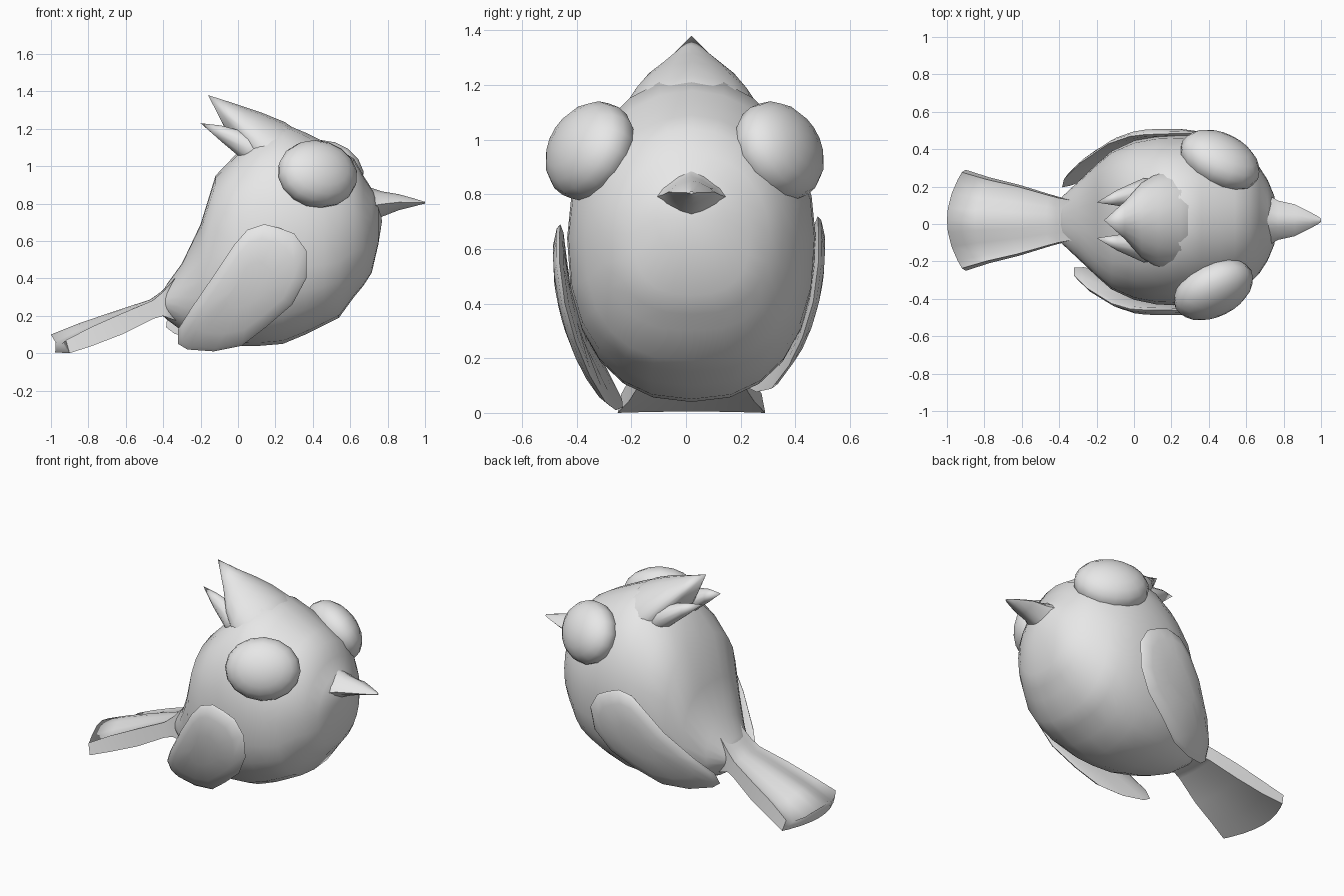
import bpy, bmesh, math
from mathutils import Vector, Matrix

if "Cube" in bpy.data.objects:
    bpy.data.objects.remove(bpy.data.objects["Cube"])

YC = 0.02  # centre line of the body

grey = bpy.data.materials.new("light_grey")
grey.diffuse_color = (0.8, 0.8, 0.8, 1)
grey.use_nodes = True
grey.node_tree.nodes["Principled BSDF"].inputs["Base Color"].default_value = grey.diffuse_color


def finish(name, bm, angle=50):
    bmesh.ops.remove_doubles(bm, verts=bm.verts, dist=1e-4)
    bmesh.ops.recalc_face_normals(bm, faces=bm.faces)
    me = bpy.data.meshes.new(name)
    bm.to_mesh(me)
    bm.free()
    ob = bpy.data.objects.new(name, me)
    me.materials.append(grey)
    bpy.context.collection.objects.link(ob)
    bpy.ops.object.select_all(action='DESELECT')
    ob.select_set(True)
    bpy.context.view_layer.objects.active = ob
    bpy.ops.object.shade_smooth_by_angle(angle=math.radians(angle))
    return ob


def loft(name, rings, angle=50):
    """Skin a list of equal-length point rings and cap both ends."""
    bm = bmesh.new()
    vs = [[bm.verts.new(p) for p in r] for r in rings]
    n = len(rings[0])
    for a, b in zip(vs, vs[1:]):
        for i in range(n):
            j = (i + 1) % n
            bm.faces.new((a[i], a[j], b[j], b[i]))
    bm.faces.new(vs[0])
    bm.faces.new(vs[-1])
    return finish(name, bm, angle)


def oval(x, z0, z1, hw, n=20, power=1.0, yc=YC, low=None):
    """Upright oval ring; power above 1 pinches it, below 1 makes it boxier."""
    pts = []
    for i in range(n):
        a = 2 * math.pi * i / n
        c, s = math.cos(a), math.sin(a)
        p = low if low and s < 0 else power
        c = math.copysign(abs(c) ** p, c)
        s = math.copysign(abs(s) ** p, s)
        pts.append((x, yc + hw * c, (z0 + z1) / 2 + (z1 - z0) / 2 * s))
    return pts


# Body and head: x, bottom, top, half width, boxiness of top and bottom
loft("body", [oval(*s[:4], 24, s[4], low=s[5]) for s in [
    (-0.42, .215, .295, .08, 1, 1), (-0.38, .18, .37, .13, 1, 1),
    (-0.30, .12, .48, .205, .9, .95), (-0.20, .08, .69, .30, .8, .9),
    (-0.12, .06, .95, .37, .75, .87), (0.0, .04, 1.075, .425, .82, .87),
    (0.12, .04, 1.19, .45, .95, .86), (0.24, .05, 1.23, .455, 1, .85),
    (0.36, .10, 1.18, .45, 1, .82), (0.46, .15, 1.13, .425, 1, .8),
    (0.54, .19, 1.09, .39, 1, .8), (0.62, .30, 1.04, .335, 1, .8),
    (0.67, .36, .95, .285, 1, .8), (0.715, .43, .88, .215, 1, .8),
    (0.75, .58, .83, .13, 1, .9), (0.77, .705, .7051, .00005, 1, 1)]], 60)

# Pointed crest growing smoothly out of the head and sweeping back
loft("crest", [oval(*s, 20, p) for s, p in [
    ((0.42, .60, 1.12, .25), 1.0), ((0.25, .72, 1.236, .28), 1.05),
    ((0.13, .86, 1.285, .255), 1.12), ((0.04, 1.01, 1.315, .20), 1.2),
    ((-0.05, 1.165, 1.345, .10), 1.2), ((-0.16, 1.38, 1.38005, .00003), 1.0)]], 60)
# Two smaller tufts under the crest
for side, label in ((1, "left"), (-1, "right")):
    loft(label + "_crest_tuft", [oval(x, a, b, w, 10, 1.1, YC + side * y) for x, a, b, w, y in [
        (0.22, .90, 1.13, .09, .12), (0.05, 1.01, 1.185, .085, .14),
        (-0.09, 1.13, 1.22, .042, .12), (-0.20, 1.23, 1.23005, .00003, .095)]], 60)

# Beak
loft("beak", [oval(x, a, b, w, 12, 1.5) for x, a, b, w in [
    (0.65, .66, .92, .19), (0.71, .69, .885, .14), (0.77, .73, .865, .105),
    (0.86, .765, .85, .085), (0.94, .785, .828, .045),
    (0.985, .797, .814, .02), (1.0, .80, .81, .008)]], 60)

# Tail: fan with a raised middle, scooped top and softly rounded sides
U = [-1, -.85, -.55, -.25, 0, .25, .55, .85, 1]
DROP = [.03, .05, .04, .01, 0, .01, .04, .05, .03]
rings = []
for t, x, top, bot, hw in [(0, -.32, .42, .17, .11), (.1, -.41, .33, .20, .125),
                           (.17, -.47, .287, .185, .14),
                           (.45, -.66, .225, .105, .19), (.75, -.85, .16, .045, .23),
                           (1, -1.0, .10, .005, .27)]:
    up = [(x + .08 * t * u * u, YC + hw * u * .95, top - d * t) for u, d in zip(U, DROP)]
    low = [(x + t * (.02 + .08 * u * u), YC + hw * u, bot - .005 * t * u * u)
           for u in reversed(U)]
    rings.append(up + low)
loft("tail", rings, 89)

# Eyes: flattened balls facing outward, forward and slightly up
for side, label, x, y in ((1, "left", .46, .34), (-1, "right", .425, -.35)):
    n = Vector((.40, .8 * side, .40)).normalized()
    u = Vector((0, 0, 1)).cross(n).normalized()
    v = n.cross(u)
    rot = Matrix((u, v, n)).transposed().to_4x4()
    bm = bmesh.new()
    bmesh.ops.create_uvsphere(bm, u_segments=16, v_segments=10, radius=1)
    bmesh.ops.transform(bm, verts=bm.verts, matrix=Matrix.Translation((x, y, .958))
                        @ rot @ Matrix.Diagonal((.227, .19, .136, 1)))
    finish(label + "_eye", bm, 60)

# Wings: curved leaf shapes, thin at the rim
WING = [(-.32, .05), (-.27, .02), (-.13, .01), (.02, .04), (.15, .14), (.29, .26),
        (.365, .40), (.365, .55), (.30, .64), (.22, .67), (.14, .69), (.05, .66),
        (-.02, .58), (-.12, .43), (-.25, .24), (-.32, .13)]


def wing(name, side, turn, shift, bend, sx=0, sz=0):
    cx, cz = .08, .38
    rings = []
    for k, off in ((.35, .0), (.75, -.003), (.95, -.014), (1, -.026), (.9, -.04), (.35, -.055)):
        ring = []
        for px, pz in WING:
            x, z = cx + (px - cx) * k, cz + (pz - cz) * k
            y = .49 - .52 * (.6 - z) ** 2 - bend * max(0, .15 - x) ** 2 + off + shift
            dx, dz = x - .15, z - .45
            c, s = math.cos(turn), math.sin(turn)
            ring.append((.15 + sx + dx * c + dz * s, side * y, .45 + sz - dx * s + dz * c))
        rings.append(ring)
    return loft(name, rings, 60)


wing("right_wing", -1, 0, 0, .33)
wing("left_wing", 1, .12, .022, .6, -.02, .03)
